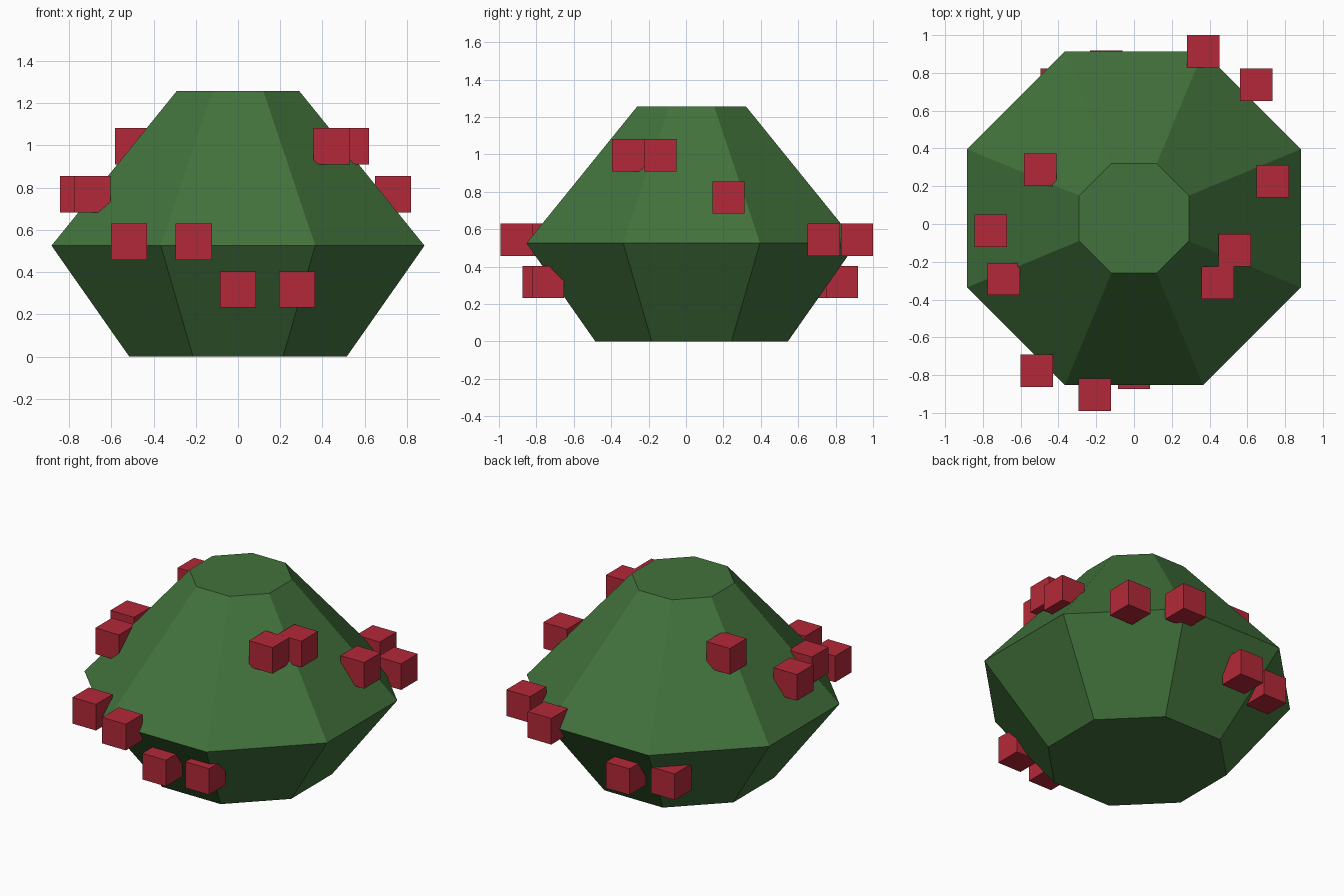
import bpy, bmesh
from math import pi, cos, sin, radians

if "Cube" in bpy.data.objects:
    bpy.data.objects.remove(bpy.data.objects["Cube"])

CY = 0.03      # the bush axis sits slightly behind the origin
SIZE = 0.172   # berry cube edge


def material(name, rgb):
    m = bpy.data.materials.new(name)
    m.diffuse_color = (*rgb, 1)
    m.use_nodes = True
    m.node_tree.nodes["Principled BSDF"].inputs["Base Color"].default_value = m.diffuse_color
    return m


def add_object(name, bm, mat):
    bmesh.ops.recalc_face_normals(bm, faces=bm.faces)
    me = bpy.data.meshes.new(name)
    bm.to_mesh(me)
    bm.free()
    me.materials.append(mat)
    ob = bpy.data.objects.new(name, me)
    bpy.context.collection.objects.link(ob)
    return ob


green = material("leaf_green", (0.055, 0.17, 0.045))
red = material("berry_red", (0.45, 0.022, 0.04))

# Bush body: octagonal rings given as (apothem, height)
bm = bmesh.new()
rings = []
for apothem, z in [(0.515, 0), (0.883, 0.525), (0.29, 1.257)]:
    r = apothem / cos(pi / 8)
    rings.append([bm.verts.new((r * cos(pi / 8 + i * pi / 4),
                                CY + r * sin(pi / 8 + i * pi / 4), z))
                  for i in range(8)])
for low, high in zip(rings, rings[1:]):
    for i in range(8):
        j = (i + 1) % 8
        bm.faces.new((low[i], low[j], high[j], high[i]))
bm.faces.new(rings[0][::-1])
bm.faces.new(rings[-1])
add_object("bush_body", bm, green)

# Berries: (height, distance from axis, angles in degrees)
levels = [
    (0.317, 0.817, (100.3, 120, 270, 290)),
    (0.543, 0.958, (47.5, 67.5, 237.4, 257.4)),
    (0.769, 0.760, (15, 185, 205)),
    (0.995, 0.559, (-37.5, -17.5, 152.5)),
]
n = 0
for z, r, angles in levels:
    for a in map(radians, angles):
        n += 1
        bm = bmesh.new()
        bmesh.ops.create_cube(bm, size=SIZE)
        ob = add_object(f"berry_{n}", bm, red)
        ob.location = (r * cos(a), CY + r * sin(a), z)
